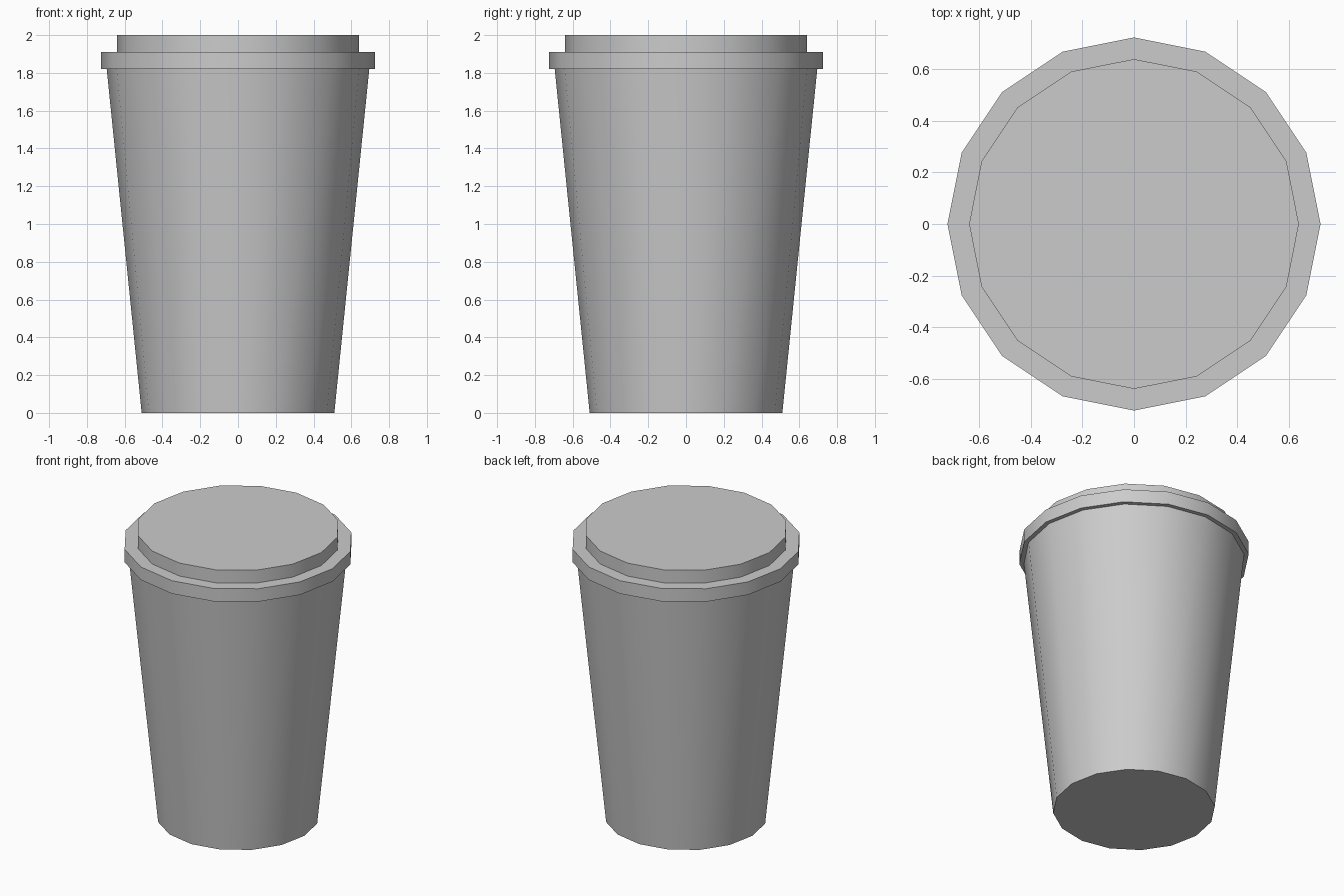
import bpy
import math

cube = bpy.data.objects.get("Cube")
if cube:
    bpy.data.objects.remove(cube, do_unlink=True)

SIDES = 16

grey = bpy.data.materials.new("light_grey")
grey.use_nodes = True
colour = (0.6, 0.6, 0.6, 1)
grey.diffuse_color = colour
grey.node_tree.nodes["Principled BSDF"].inputs["Base Color"].default_value = colour


def lathe(name, profile):
    """Closed faceted solid turned around z from (radius, height) points."""
    verts = [(r * math.cos(2 * math.pi * i / SIDES),
              r * math.sin(2 * math.pi * i / SIDES), z)
             for r, z in profile for i in range(SIDES)]
    faces = [tuple(reversed(range(SIDES))),
             tuple(range(len(verts) - SIDES, len(verts)))]
    for ring in range(len(profile) - 1):
        a = ring * SIDES
        for i in range(SIDES):
            j = (i + 1) % SIDES
            faces.append((a + i, a + j, a + SIDES + j, a + SIDES + i))
    mesh = bpy.data.meshes.new(name)
    mesh.from_pydata(verts, [], faces)
    mesh.materials.append(grey)
    obj = bpy.data.objects.new(name, mesh)
    bpy.context.collection.objects.link(obj)
    bpy.ops.object.select_all(action="DESELECT")
    obj.select_set(True)
    bpy.context.view_layer.objects.active = obj
    bpy.ops.object.shade_smooth_by_angle(angle=math.radians(40))
    return obj


# Tapered cup body
lathe("cup_body", [(0.51, 0), (0.695, 1.82)])

# Stepped lid: wide rim, then the raised cap
lathe("lid", [(0.724, 1.82), (0.724, 1.91), (0.64, 1.91), (0.64, 2.0)])
